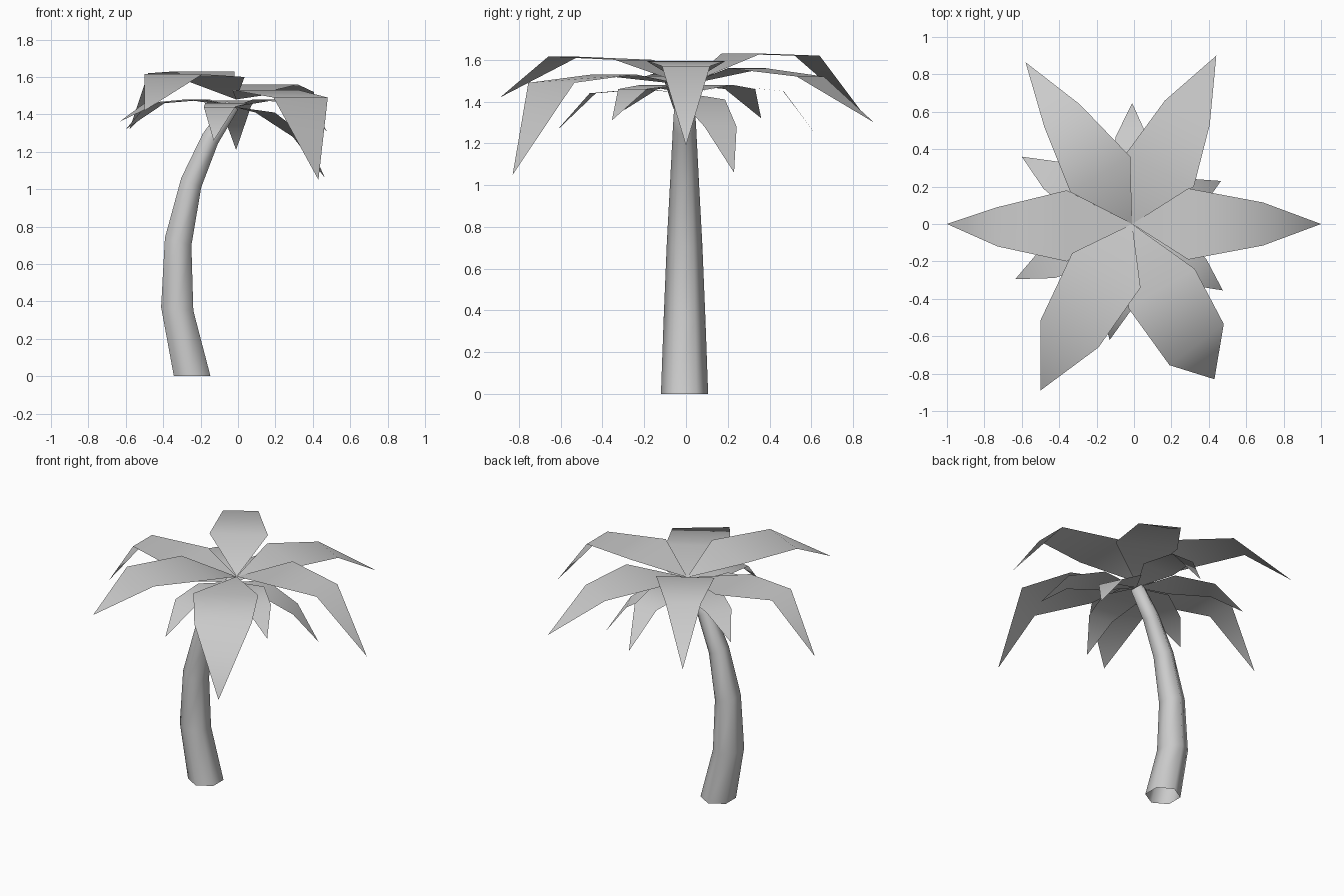
import bpy, bmesh, math
from mathutils import Vector

cube = bpy.data.objects.get("Cube")
if cube:
    bpy.data.objects.remove(cube, do_unlink=True)

# Single plain grey material
grey = bpy.data.materials.new("plain_grey")
grey.use_nodes = True
colour = (0.6, 0.6, 0.6, 1.0)
grey.diffuse_color = colour
grey.node_tree.nodes["Principled BSDF"].inputs["Base Color"].default_value = colour


def finish(name, bm):
    """Turn a bmesh into a smooth-shaded object."""
    mesh = bpy.data.meshes.new(name)
    bm.to_mesh(mesh)
    bm.free()
    mesh.materials.append(grey)
    for poly in mesh.polygons:
        poly.use_smooth = True
    obj = bpy.data.objects.new(name, mesh)
    bpy.context.scene.collection.objects.link(obj)
    return obj


def leaf(name, base, inner, outer, tip):
    """Flat leaf: narrow base, two cross edges (right, left) and a pointed tip."""
    bm = bmesh.new()
    b, t = bm.verts.new(base), bm.verts.new(tip)
    r1, l1 = [bm.verts.new(p) for p in inner]
    r2, l2 = [bm.verts.new(p) for p in outer]
    bm.faces.new((b, r1, l1))
    bm.faces.new((l1, r1, r2, l2))
    bm.faces.new((l2, r2, t))
    return finish(name, bm)


# Trunk: tapered six-sided tube along a bent path (x, z, radius, tilt in degrees)
rings = [(-0.245, 0.0, 0.113, 0), (-0.325, 0.36, 0.100, 6),
         (-0.320, 0.72, 0.085, 16), (-0.250, 1.035, 0.068, 25),
         (-0.148, 1.27, 0.056, 33), (-0.03, 1.45, 0.045, 38)]
bm = bmesh.new()
loops = []
for x, z, r, tilt in rings:
    c, s = math.cos(math.radians(tilt)), math.sin(math.radians(tilt))
    loop = []
    for i in range(6):
        a = math.radians(30 + 60 * i)
        u, v = r * math.cos(a), r * math.sin(a)
        loop.append(bm.verts.new((x + u * c, v - 0.007, z - u * s)))
    loops.append(loop)
for low, high in zip(loops, loops[1:]):
    for i in range(6):
        j = (i + 1) % 6
        bm.faces.new((low[i], low[j], high[j], high[i]))
bm.faces.new(loops[-1])
finish("trunk", bm)

# Large upper leaves: inner corners and height, outer corners and height, tip
upper = {
    "right_side": ((-0.36, 0.18), (-0.36, -0.20), 1.52,
                   (-0.73, 0.09), (-0.73, -0.12), 1.545, (-1.0, 0.0, 1.19)),
    "left_side": ((0.29, -0.19), (0.29, 0.19), 1.595,
                  (0.69, -0.115), (0.69, 0.115), 1.57, (1.0, 0.0, 1.19)),
    "back_left": ((0.32, 0.20), (-0.04, 0.38), 1.56,
                  (0.405, 0.53), (0.165, 0.66), 1.52, (0.44, 0.90, 1.30)),
    "back_right": ((-0.02, 0.36), (-0.34, 0.17), 1.63,
                   (-0.29, 0.64), (-0.48, 0.52), 1.62, (-0.58, 0.865, 1.32)),
    "front_right": ((-0.33, -0.155), (0.035, -0.34), 1.60,
                    (-0.50, -0.515), (-0.19, -0.66), 1.615, (-0.50, -0.89, 1.42)),
    "front_left": ((-0.03, -0.45), (0.325, -0.24), 1.53,
                   (0.19, -0.755), (0.48, -0.535), 1.49, (0.43, -0.83, 1.05)),
}
for name, (r1, l1, z1, r2, l2, z2, tip) in upper.items():
    leaf("upper_leaf_" + name, (-0.01, 0.0, 1.48),
         [(*r1, z1), (*l1, z1)], [(*r2, z2), (*l2, z2)], tip)

# Small lower leaves: tip, inner height, outer height
lower = {
    "back": ((-0.01, 0.647, 1.21), 1.475, 1.45),
    "back_right": ((-0.60, 0.36, 1.32), 1.48, 1.46),
    "front_right": ((-0.635, -0.295, 1.36), 1.48, 1.46),
    "front": ((-0.13, -0.62, 1.26), 1.46, 1.44),
    "front_left": ((0.475, -0.355, 1.31), 1.48, 1.46),
    "back_left": ((0.465, 0.23, 1.06), 1.41, 1.28),
}
hub = Vector((-0.02, 0.0, 1.44))
for name, (tip, z1, z2) in lower.items():
    along = Vector((tip[0] - hub.x, tip[1] - hub.y, 0))
    side = Vector((along.y, -along.x, 0)).normalized()

    def cross_edge(t, half, z):
        mid = Vector((hub.x, hub.y, z)) + along * t
        return [mid + side * half, mid - side * half]

    leaf("lower_leaf_" + name, hub, cross_edge(0.34, 0.12, z1),
         cross_edge(0.72, 0.085, z2), tip)
